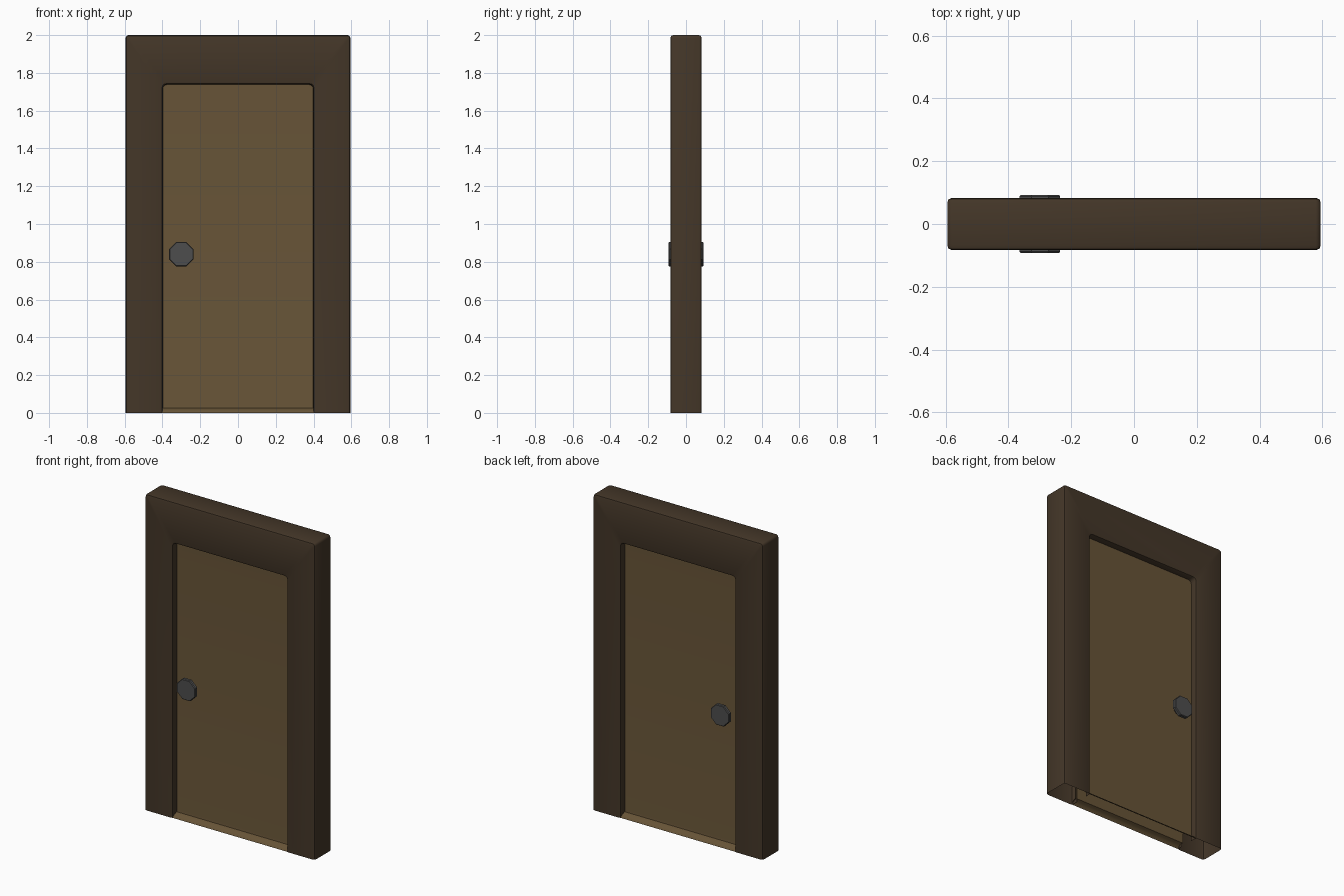
import bpy, bmesh, math

if "Cube" in bpy.data.objects:
    bpy.data.objects.remove(bpy.data.objects["Cube"])


def material(name, rgb):
    m = bpy.data.materials.new(name)
    m.diffuse_color = (*rgb, 1)
    m.use_nodes = True
    m.node_tree.nodes["Principled BSDF"].inputs["Base Color"].default_value = m.diffuse_color
    return m


def make_object(name, rows, mat, closed=False, angle=35, cap=False):
    """Skin a list of point rows into a mesh."""
    bm = bmesh.new()
    grid = [[bm.verts.new(p) for p in row] for row in rows]
    n = len(rows[0])
    for a, b in zip(grid, grid[1:]):
        for i in range(n if closed else n - 1):
            j = (i + 1) % n
            bm.faces.new((a[i], a[j], b[j], b[i]))
    if cap:
        bm.faces.new(grid[-1])
    bmesh.ops.recalc_face_normals(bm, faces=bm.faces)
    me = bpy.data.meshes.new(name)
    bm.to_mesh(me)
    bm.free()
    ob = bpy.data.objects.new(name, me)
    bpy.context.collection.objects.link(ob)
    me.materials.append(mat)
    bpy.ops.object.select_all(action='DESELECT')
    ob.select_set(True)
    bpy.context.view_layer.objects.active = ob
    bpy.ops.object.shade_smooth_by_angle(angle=math.radians(angle))
    return ob


def arch(x, z, r, y):
    """Points up one side, over the rounded top corners and down the other."""
    right = [(x, 0)]
    for k in range(4):
        a = math.radians(30 * k)
        right.append((x - r + r * math.cos(a), z - r + r * math.sin(a)))
    left = [(-px, pz) for px, pz in reversed(right)]
    return [(px, y, pz) for px, pz in right + left]


def mirror_y(ob):
    m = ob.modifiers.new("mirror", 'MIRROR')
    m.use_axis = (False, True, False)
    m.merge_threshold = 0.0005


frame_mat = material("dark_wood", (0.057, 0.037, 0.021))
door_mat = material("light_wood", (0.135, 0.088, 0.038))
knob_mat = material("dark_metal", (0.075, 0.075, 0.075))

# Door frame: rounded section swept around the doorway, open at the bottom
section = [(0.595, 2.0, 0.016, 0), (0.595, 2.0, 0.016, -0.068),
           (0.591, 1.996, 0.014, -0.079), (0.580, 1.985, 0.010, -0.083),
           (0.411, 1.751, 0.026, -0.083), (0.403, 1.743, 0.024, -0.080),
           (0.400, 1.740, 0.022, -0.073), (0.398, 1.738, 0.022, -0.040)]
mirror_y(make_object("door_frame", [arch(*p) for p in section], frame_mat))

# Door panel: recessed face flaring out to a small sill at the floor
panel = [(-0.080, 0.0), (-0.073, 0.012), (-0.060, 0.020), (-0.044, 0.026),
         (-0.042, 0.040), (-0.042, 1.75), (0, 1.75)]
mirror_y(make_object("door_panel",
                     [[(x, y, z) for y, z in panel] for x in (-0.405, 0.405)],
                     door_mat))

# Octagonal knobs on both faces, each on a narrower stem
knob = [(0.035, 0.035), (0.042, 0.060), (0.070, 0.072), (0.070, 0.088), (0.066, 0.093)]
for name, side in (("front_knob", -1), ("back_knob", 1)):
    rings = [[(-0.30 + r * math.cos(math.radians(22.5 + 45 * k)), side * y,
               0.84 + r * math.sin(math.radians(22.5 + 45 * k))) for k in range(8)]
             for r, y in knob]
    make_object(name, rings, knob_mat, closed=True, angle=30, cap=True)
